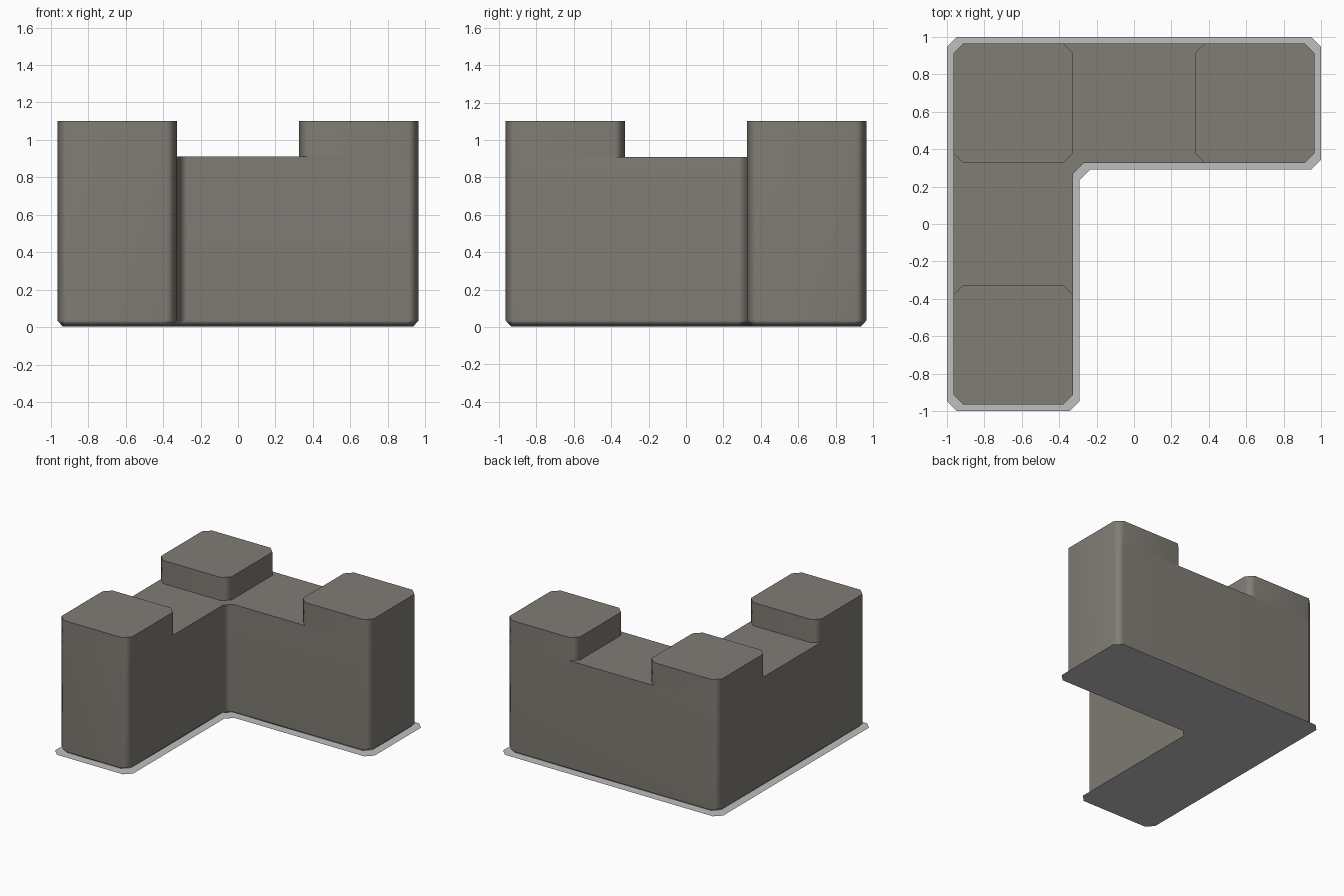
import bpy
import bmesh
import math

if "Cube" in bpy.data.objects:
    bpy.data.objects.remove(bpy.data.objects["Cube"], do_unlink=True)

OUT, IN = 0.965, -0.325      # outer and inner wall lines
CUT = 0.055                  # corner chamfer
WALL_TOP, TOWER_TOP, FOOT = 0.91, 1.1, 0.035


def material(name, colour):
    m = bpy.data.materials.new(name)
    m.use_nodes = True
    rgba = (*colour, 1)
    m.diffuse_color = rgba
    m.node_tree.nodes["Principled BSDF"].inputs["Base Color"].default_value = rgba
    return m


stone = material("grey stone", (0.22, 0.205, 0.18))
paving = material("light grey paving", (0.52, 0.52, 0.52))


def chamfer(corners, cut):
    """Replace every corner of an outline by a short diagonal."""
    result = []
    for i, (x, y) in enumerate(corners):
        for px, py in (corners[i - 1], corners[(i + 1) % len(corners)]):
            d = math.hypot(px - x, py - y)
            result.append((x + (px - x) * cut / d, y + (py - y) * cut / d))
    return result


def l_outline(grow, cut):
    """L-shaped plan, counter-clockwise, grown outwards."""
    o, i = OUT + grow, IN + grow
    return chamfer([(-o, -o), (i, -o), (i, -i), (o, -i), (o, o), (-o, o)], cut)


def loft(name, rings, mat, bottom=True):
    """Join rings of (outline, height), closing the top."""
    bm = bmesh.new()
    loops = [[bm.verts.new((x, y, z)) for x, y in pts] for pts, z in rings]
    for a, b in zip(loops, loops[1:]):
        for k in range(len(a)):
            n = (k + 1) % len(a)
            bm.faces.new((a[k], a[n], b[n], b[k]))
    bm.faces.new(loops[-1])
    if bottom and len(loops) > 1:
        bm.faces.new(loops[0][::-1])
    mesh = bpy.data.meshes.new(name)
    bm.to_mesh(mesh)
    bm.free()
    mesh.materials.append(mat)
    ob = bpy.data.objects.new(name, mesh)
    bpy.context.collection.objects.link(ob)
    return ob


def soften(ob):
    """Smooth the chamfers while the broad faces stay flat."""
    bpy.ops.object.select_all(action="DESELECT")
    ob.select_set(True)
    bpy.context.view_layer.objects.active = ob
    bpy.ops.object.shade_smooth_by_angle(angle=math.radians(50))
    mod = ob.modifiers.new("flat broad faces", "WEIGHTED_NORMAL")
    mod.keep_sharp = True


# Ground skirt: a single flat sheet
loft("ground_skirt", [(l_outline(0.035, CUT), 0)], paving)

# Corner wall with a tapered foot
soften(loft("corner_wall", [(l_outline(-0.03, CUT), 0.002),
                            (l_outline(0, CUT), FOOT),
                            (l_outline(0, CUT), WALL_TOP)], stone))

# Three raised blocks, flush with the wall
HALF = (OUT + IN) / 2
MID = OUT - HALF
for name, cx, cy in (("corner_block", -MID, MID),
                     ("left_block", MID, MID),
                     ("front_block", -MID, -MID)):
    square = [(cx + sx * HALF, cy + sy * HALF)
              for sx, sy in ((-1, -1), (1, -1), (1, 1), (-1, 1))]
    plan = chamfer(square, CUT)
    soften(loft(name, [(plan, WALL_TOP), (plan, TOWER_TOP)], stone, bottom=False))
